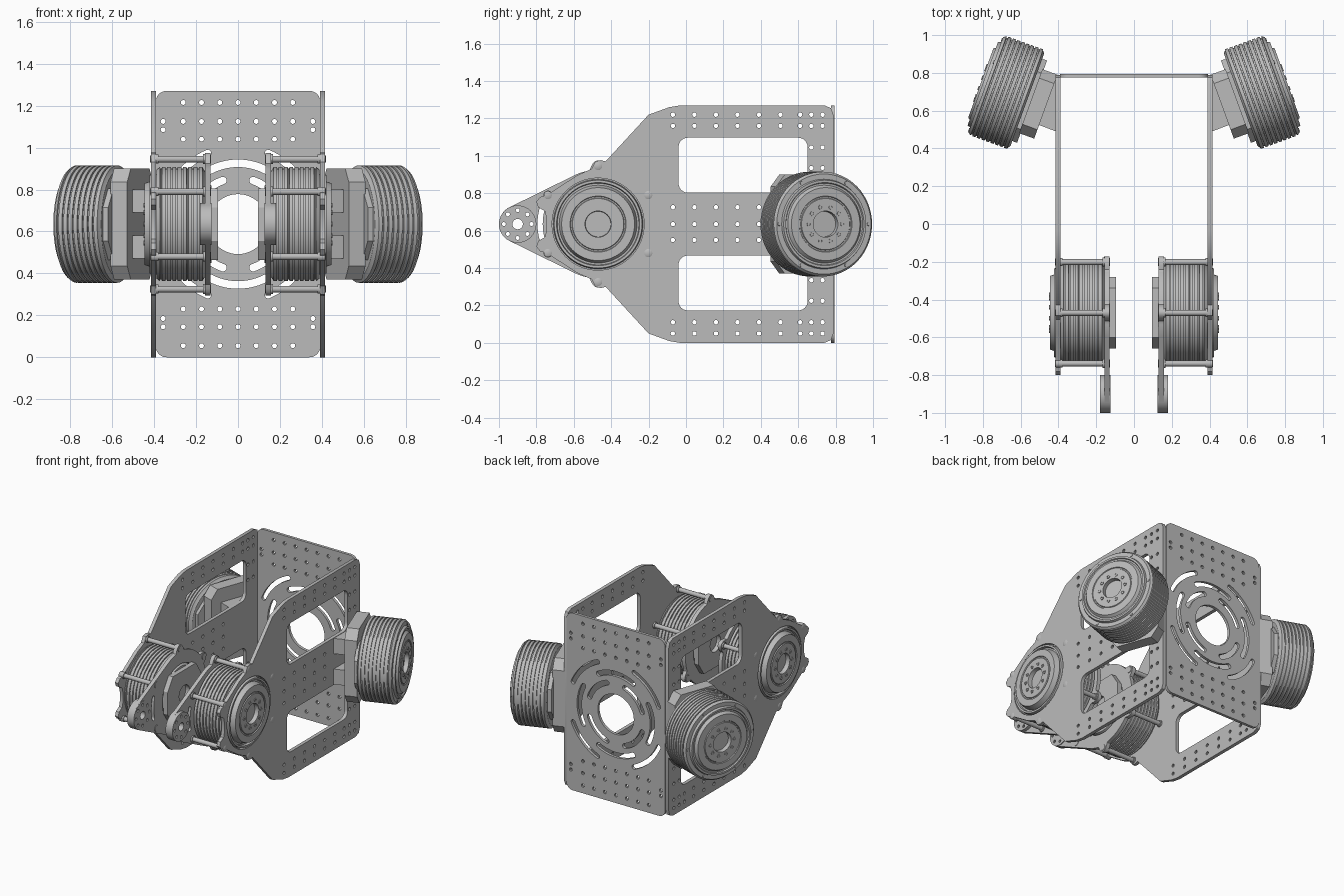
import bpy
from math import sin, cos, pi, radians, acos
from mathutils import Matrix, Vector

cube = bpy.data.objects.get("Cube")
if cube:
    bpy.data.objects.remove(cube)

grey = bpy.data.materials.new("machined grey")
grey.use_nodes = True
GREY = (0.5, 0.5, 0.5, 1)
grey.diffuse_color = GREY
grey.node_tree.nodes["Principled BSDF"].inputs["Base Color"].default_value = GREY

MID = 0.635          # height of every motor axis
FRONT_Y = -0.47      # front motor axis
ROD_R = 0.31         # standoff circle


def add(name, mesh, matrix):
    mesh.materials.clear()
    mesh.materials.append(grey)
    mesh.shade_smooth()
    mesh.set_sharp_from_angle(angle=radians(32))
    ob = bpy.data.objects.new(name, mesh)
    ob.matrix_world = matrix
    bpy.context.scene.collection.objects.link(ob)
    return ob


def frame(origin, u, v, w):
    m = Matrix((u, v, w)).transposed().to_4x4()
    m.translation = Vector(origin)
    return m


def side_frame(x):
    return frame((x, 0, 0), (0, 1, 0), (0, 0, 1), (1, 0, 0))


def circle(c, r, n=16):
    return [(c[0] + r * cos(2 * pi * i / n), c[1] + r * sin(2 * pi * i / n)) for i in range(n)]


def arc(c, r, a0, a1, n=12):
    steps = [radians(a0 + (a1 - a0) * i / n) for i in range(n + 1)]
    return [(c[0] + r * cos(a), c[1] + r * sin(a)) for a in steps]


def rounded(x0, x1, y0, y1, r):
    corners = [(x1 - r, y1 - r), (x0 + r, y1 - r), (x0 + r, y0 + r), (x1 - r, y0 + r)]
    return [p for i, c in enumerate(corners) for p in arc(c, r, 90 * i, 90 * i + 90, 6)]


def arc_slot(c, r, w, mid, span):
    """Curved slot with round ends."""
    a0, a1 = mid - span / 2, mid + span / 2
    e0, e1 = arc(c, r, a0, a1, 1)
    return (arc(c, r + w, a0, a1) + arc(e1, w, a1, a1 + 180, 6)[1:-1]
            + arc(c, r - w, a1, a0) + arc(e0, w, a0 + 180, a0 + 360, 6)[1:-1])


def plate(name, loops, thick, matrix):
    """Flat plate: first loop is the outline, the others are holes."""
    cu = bpy.data.curves.new(name, "CURVE")
    cu.dimensions = "2D"
    cu.fill_mode = "BOTH"
    cu.extrude = thick / 2
    for pts in loops:
        sp = cu.splines.new("POLY")
        sp.points.add(len(pts) - 1)
        for p, q in zip(sp.points, pts):
            p.co = (q[0], q[1], 0, 1)
        sp.use_cyclic_u = True
    tmp = bpy.data.objects.new(name, cu)
    bpy.context.scene.collection.objects.link(tmp)
    deps = bpy.context.evaluated_depsgraph_get()
    mesh = bpy.data.meshes.new_from_object(tmp.evaluated_get(deps))
    bpy.data.objects.remove(tmp)
    return add(name, mesh, matrix)


def lathe(name, profile, matrix, n=64):
    """Turn (height, radius) points around local z; ends are capped."""
    verts = [(r * cos(2 * pi * i / n), r * sin(2 * pi * i / n), h)
             for h, r in profile for i in range(n)]
    faces = [(k * n + i, k * n + (i + 1) % n, (k + 1) * n + (i + 1) % n, (k + 1) * n + i)
             for k in range(len(profile) - 1) for i in range(n)]
    faces += [tuple(reversed(range(n))), tuple(range(len(verts) - n, len(verts)))]
    mesh = bpy.data.meshes.new(name)
    mesh.from_pydata(verts, [], faces)
    return add(name, mesh, matrix)


def motor(name, matrix, radius, length, total):
    """Ribbed drum with stepped cap, hub recess and screws; axis is local z."""
    prof = [(0, radius - 0.02), (0.01, radius - 0.006)]
    ribs = 8
    step = (length - 0.03) / ribs
    for i in range(ribs):
        h = 0.012 + i * step
        prof += [(h, radius), (h + step * 0.7, radius),
                 (h + step * 0.72, radius - 0.008), (h + step * 0.98, radius - 0.008)]
    cap = total - length
    prof += [(length - 0.016, radius), (length, radius - 0.012), (length, 0.24),
             (length + cap * 0.6, 0.235), (length + cap * 0.6, 0.222), (length + cap * 0.3, 0.218),
             (length + cap * 0.3, 0.208), (total, 0.195), (total, 0.15), (total - 0.006, 0.147),
             (total - 0.006, 0.14), (total, 0.137), (total, 0.07), (total - 0.03, 0.068)]
    lathe(name, prof, matrix)
    for x, y in circle((0, 0), 0.095, 10):
        lathe(name + "_hub_screw", [(0, 0.012), (0.006, 0.012), (0.006, 0.007), (0.002, 0.007)],
              matrix @ Matrix.Translation((x, y, total - 0.001)), 10)
    return matrix


# Side plates
upper = [(0.79, 0.58), (0.775, 0.62), (0.74, 0.635), (-0.03, 0.635), (-0.09, 0.625), (-0.2, 0.585),
         (-0.43, 0.335), (-0.455, 0.342), (-0.485, 0.335), (-0.505, 0.295), (-0.58, 0.262),
         (-0.745, 0.155), (-0.78, 0.145), (-0.8, 0.12), (-0.79, 0.09), (-0.755, 0.07), (-0.745, 0.03)]
outline = [(y, MID + h) for y, h in upper] + [(y, MID - h) for y, h in reversed(upper)]
side_loops = [outline, circle((FRONT_Y, MID), 0.246, 64)]
long_row = [-0.07 + 0.115 * i for i in range(6)]
spots = [(y, h) for y in long_row + [0.61, 0.67, 0.73] for h in (0.525, 0.585)]
spots += [(y, h) for y in (0.67, 0.73) for h in (0.3, 0.41)]
for s in (1, -1):
    side_loops.append(rounded(-0.04, 0.65, MID + s * 0.315 - 0.147, MID + s * 0.315 + 0.147, 0.05))
    side_loops += [circle((y, MID + s * h), 0.012, 10) for y, h in spots]
side_loops += [circle((y, MID + h), 0.012, 10) for y in long_row[:5] for h in (-0.085, 0, 0.09)]

# Inner arm plates: lobed ring tapering to a round tip
TIP = (-0.9, MID)
tangent = 180 - math_deg if (math_deg := acos(0.19 / 0.43) * 180 / pi) else 0
arm = []
for i in range(121):
    a = tangent - i * (2 * tangent) / 120
    lobe = max(0, 1 - (abs((a - 30) % 60 - (60 if (a - 30) % 60 > 30 else 0)) / 9) ** 2)
    r = 0.29 + 0.05 * lobe * (abs(a) < 110)
    arm.append((FRONT_Y + r * cos(radians(a)), MID + r * sin(radians(a))))
arm += arc(TIP, 0.1, -tangent, -360 + tangent, 20)
tip_holes = [circle(TIP, 0.028, 20)] + [circle(c, 0.011, 10) for c in circle(TIP, 0.074, 8)]
arm_loops = [arm, circle((FRONT_Y, MID), 0.2, 48),
             arc_slot((FRONT_Y, MID), 0.31, 0.014, 180, 28)] + tip_holes

# Cover outline shared by the motor backs
cover = [(0.19, 0.08), (0.13, 0.17), (-0.13, 0.17), (-0.19, 0.08),
         (-0.19, -0.08), (-0.13, -0.17), (0.13, -0.17), (0.19, -0.08)]
bracket = [(0.18, 0.2), (0.13, 0.265), (-0.13, 0.265), (-0.18, 0.2),
           (-0.18, -0.2), (-0.13, -0.265), (0.13, -0.265), (0.18, -0.2)]

for s, side in ((1, "left"), (-1, "right")):
    plate(side + "_side_plate", side_loops, 0.025, side_frame(s * 0.4025))
    plate(side + "_arm_plate", arm_loops, 0.027, side_frame(s * 0.144))
    plate(side + "_arm_tip_boss", [circle(TIP, 0.1, 40)] + tip_holes, 0.055, side_frame(s * 0.153))

    # Front motor between the plates
    axis = frame((s * 0.157, FRONT_Y, MID), (0, s, 0), (0, 0, 1), (s, 0, 0))
    motor(side + "_front_motor", axis, 0.272, 0.232, 0.288)
    plate(side + "_front_motor_cover", [cover, circle((0, 0), 0.06, 24)], 0.035,
          axis @ Matrix.Translation((0, 0, -0.044)))
    lathe(side + "_front_motor_back", [(-0.03, 0.185), (0.002, 0.198)], axis)

    # Standoff rods with collars
    for k in range(6):
        a = radians(30 + 60 * k)
        at = Matrix.Translation((ROD_R * cos(a), ROD_R * sin(a), 0))
        lathe(side + "_standoff", [(-0.029, 0.02), (-0.024, 0.024), (0.01, 0.024), (0.01, 0.016),
                                   (0.222, 0.016), (0.222, 0.022), (0.258, 0.022), (0.262, 0.014)],
              axis @ at, 14)

    # Rear motor, splayed outward and back
    t = radians(20)
    rear = frame((s * 0.565, 0.657, MID), (-s * sin(t), cos(t), 0), (0, 0, 1), (s * cos(t), sin(t), 0))
    motor(side + "_rear_motor", rear, 0.28, 0.234, 0.262)
    for k in range(6):
        a = radians(60 * k)
        lathe(side + "_rear_cap_screw", [(0.23, 0.011), (0.238, 0.009)],
              rear @ Matrix.Translation((0.254 * cos(a), 0.254 * sin(a), 0)), 10)
    plate(side + "_rear_bracket", [bracket], 0.085, rear @ Matrix.Translation((0, 0, -0.062)))
    wide = [(x * 1.22, y) for x, y in cover]
    plate(side + "_rear_motor_cover", [wide], 0.03, rear @ Matrix.Translation((0, 0, -0.012)))
    wedge = [(0.413, 0.49), (0.505, 0.525), (0.47, 0.72), (0.413, 0.78)]
    for z in (MID + 0.11, MID - 0.11):
        plate(side + "_rear_mount_block", [[(s * x, y) for x, y in wedge]], 0.11,
              Matrix.Translation((0, 0, z)))

# Back plate with hole rows, centre opening and three rings of curved slots
C = (0, MID)
back_loops = [rounded(-0.392, 0.392, 0, 1.27, 0.05), circle(C, 0.143, 48)]
for k in range(4):
    back_loops += [arc_slot(C, 0.22, 0.018, 45 + 90 * k, 52),
                   arc_slot(C, 0.29, 0.018, 90 * k, 56),
                   arc_slot(C, 0.368, 0.016, 45 + 90 * k, 44)]
for s in (1, -1):
    back_loops += [circle((0.087 * i, MID + s * h), 0.012, 10)
                   for i in range(-3, 4) for h in (0.405, 0.49, 0.58)]
    back_loops += [circle((x, MID + s * h), 0.012, 10) for x in (-0.357, 0.357) for h in (0.45, 0.49)]
plate("back_plate", back_loops, 0.02, frame((0, 0.785, 0), (1, 0, 0), (0, 0, 1), (0, -1, 0)))
